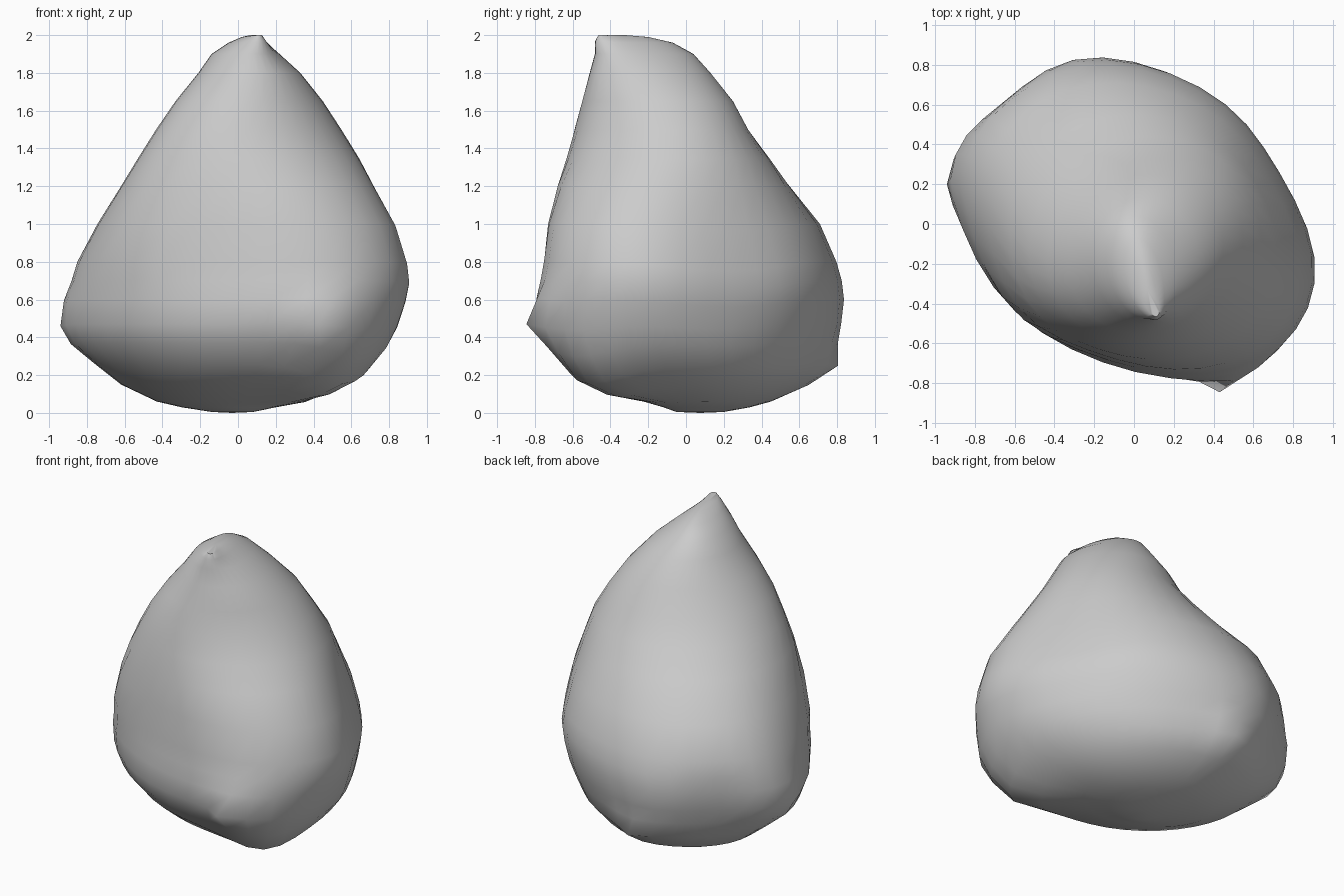
import bpy
import bmesh
import math
from mathutils import Vector

default_cube = bpy.data.objects.get("Cube")
if default_cube:
    bpy.data.objects.remove(default_cube, do_unlink=True)

SIDES = 36

# Cross-sections: height, x range, y range, skew of the oval
SECTIONS = [
    (0.005, -.14, .08, -.05, .2, -.2),
    (.03, -.3, .2, -.12, .34, -.2),
    (.06, -.43, .36, -.22, .45, -.2),
    (.15, -.62, .55, -.47, .64, -.22),
    (.26, -.76, .7, -.62, .75, -.25),
    (.37, -.87, .8, -.71, .79, -.26),
    (.47, -.91, .86, -.76, .83, -.27),
    (.6, -.91, .91, -.77, .845, -.27),
    (.7, -.88, .935, -.76, .83, -.26),
    (.8, -.85, .925, -.75, .8, -.25),
    (1, -.74, .86, -.73, .71, -.22),
    (1.2, -.61, .74, -.68, .55, -.1),
    (1.35, -.52, .65, -.63, .44, .02),
    (1.5, -.43, .55, -.59, .33, .1),
    (1.65, -.33, .45, -.55, .25, .08),
    (1.8, -.21, .33, -.51, .13, -.05),
    (1.9, -.14, .22, -.48, .04, -.2),
    (1.96, -.05, .15, -.47, -.07, -.35),
    (1.99, .02, .11, -.45, -.2, -.4),
]

# Broad swells and flats: a point the skin should pass through, and the reach
SWELLS = [
    (Vector((-.67, .57, .47)), .32),
    (Vector((.72, .25, .75)), .42),
    (Vector((.54, -.51, .15)), .28),
    (Vector((-.58, -.42, 1)), .38),
    (Vector((.5, -.765, .47)), .28),
]

# Pinched corners: where the skin is drawn out to a small point
CORNERS = [
    (Vector((.43, -.845, .47)), .12),
    (Vector((-.94, .2, .46)), .14),
    (Vector((-.13, .805, .25)), .12),
    (Vector((.12, -.46, 2)), .07),
]


def oval(bm, z, x0, x1, y0, y1, skew):
    """One skewed oval ring that fills the given x and y ranges."""
    ring = []
    for i in range(SIDES):
        angle = math.tau * i / SIDES
        across = math.cos(angle)
        along = skew * across + math.sqrt(1 - skew * skew) * math.sin(angle)
        x = (x0 + x1 + (x1 - x0) * across) / 2
        y = (y0 + y1 + (y1 - y0) * along) / 2
        ring.append(bm.verts.new((x, y, z)))
    return ring


def pull_skin(bm, target, radius):
    """Move the nearest skin to the target, fading out over the radius."""
    nearest = min(bm.verts, key=lambda v: (v.co - target).length)
    start = nearest.co.copy()
    pull = target - start
    for v in bm.verts:
        distance = (v.co - start).length
        v.co += pull * math.exp(-(distance / radius) ** 2)


def make_material(name, value):
    material = bpy.data.materials.new(name)
    material.use_nodes = True
    colour = (value, value, value, 1)
    material.diffuse_color = colour
    material.node_tree.nodes["Principled BSDF"].inputs["Base Color"].default_value = colour
    return material


# Rounded body lofted through the ovals
bm = bmesh.new()
rings = [oval(bm, *section) for section in SECTIONS]
for low, high in zip(rings, rings[1:]):
    for i in range(SIDES):
        j = (i + 1) % SIDES
        bm.faces.new((low[i], low[j], high[j], high[i]))

# Closed ends
for ring, height in ((rings[0], 0), (rings[-1], 2)):
    middle = sum((v.co for v in ring), Vector()) / SIDES
    middle.z = height
    centre = bm.verts.new(middle)
    for i in range(SIDES):
        bm.faces.new((ring[i], ring[(i + 1) % SIDES], centre))

# Swells first, then the small corners
for target, radius in SWELLS + CORNERS:
    pull_skin(bm, target, radius)

bmesh.ops.recalc_face_normals(bm, faces=bm.faces)
mesh = bpy.data.meshes.new("rounded_body")
bm.to_mesh(mesh)
bm.free()
body = bpy.data.objects.new("rounded_body", mesh)
bpy.context.collection.objects.link(body)
mesh.materials.append(make_material("plain grey", .6))

# Smooth skin
bpy.ops.object.select_all(action="DESELECT")
body.select_set(True)
bpy.context.view_layer.objects.active = body
bpy.ops.object.shade_smooth_by_angle(angle=math.radians(50))
